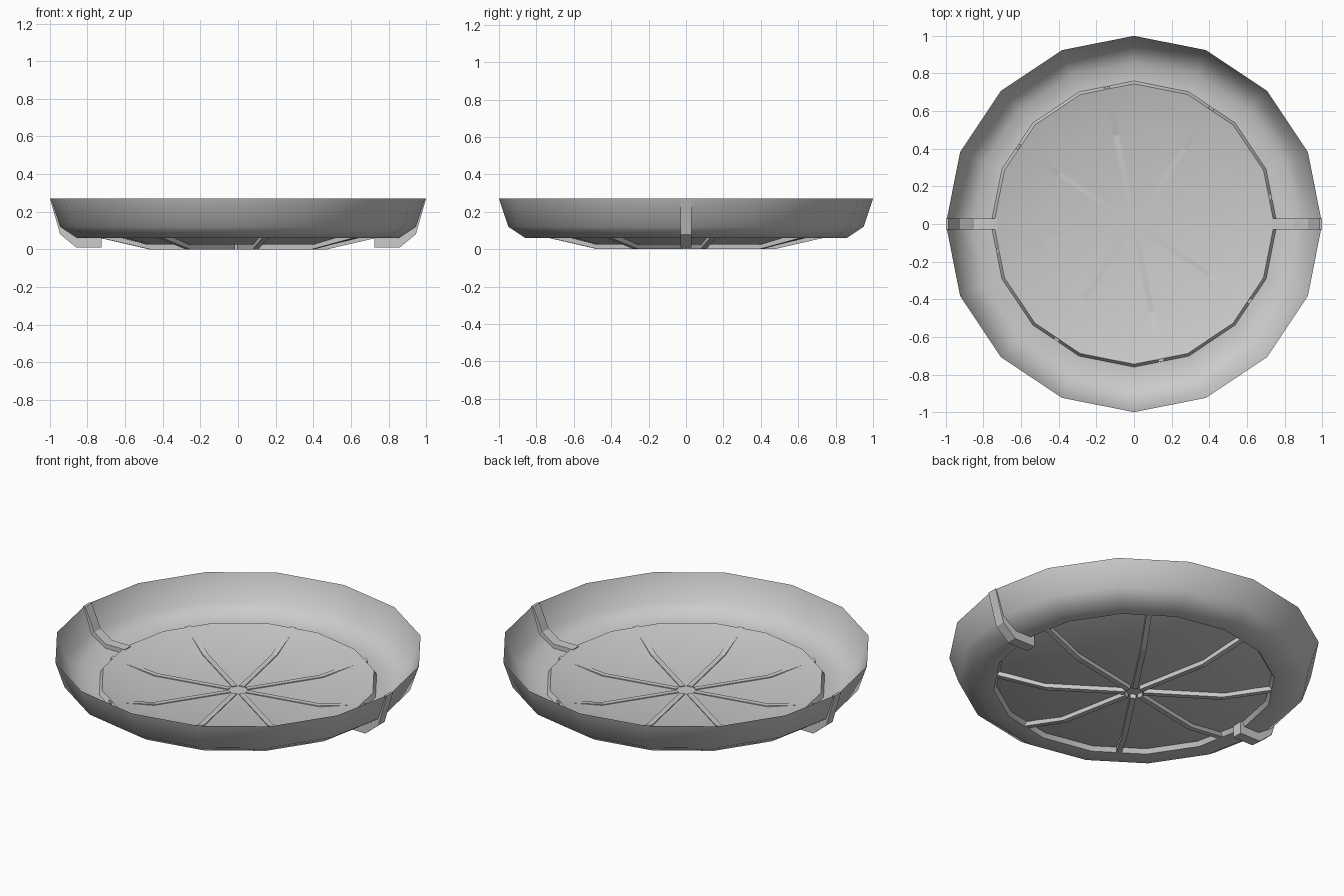
import bpy
import bmesh
from math import cos, sin, pi, radians

SIDES = 16

cube = bpy.data.objects.get("Cube")
if cube:
    bpy.data.objects.remove(cube, do_unlink=True)

grey = bpy.data.materials.new("plain grey")
grey.use_nodes = True
colour = (0.6, 0.6, 0.6, 1)
grey.diffuse_color = colour
grey.node_tree.nodes["Principled BSDF"].inputs["Base Color"].default_value = colour


def finish(bm, name, smooth=None):
    mesh = bpy.data.meshes.new(name)
    bm.to_mesh(mesh)
    bm.free()
    mesh.materials.append(grey)
    obj = bpy.data.objects.new(name, mesh)
    bpy.context.collection.objects.link(obj)
    if smooth:
        bpy.ops.object.select_all(action="DESELECT")
        obj.select_set(True)
        bpy.context.view_layer.objects.active = obj
        bpy.ops.object.shade_smooth_by_angle(angle=radians(smooth))
    return obj


def lathe(name, profile):
    """Spin (radius, height) points into an open sheet closed at the centre."""
    bm = bmesh.new()
    rings = [[bm.verts.new((r * cos(2 * pi * i / SIDES), r * sin(2 * pi * i / SIDES), z))
              for i in range(SIDES)] for r, z in profile]
    for outer, inner in zip(rings, rings[1:]):
        for i in range(SIDES):
            j = (i + 1) % SIDES
            bm.faces.new((outer[i], outer[j], inner[j], inner[i]))
    bm.faces.new(rings[-1])
    return finish(bm, name, 45)


def bar(name, lower, upper, width, angle):
    """Solid strip between two matching (radius, height) paths, turned about z."""
    bm = bmesh.new()

    def point(r, z, y):
        return bm.verts.new((r * cos(angle) - y * sin(angle),
                             r * sin(angle) + y * cos(angle), z))

    sections = [[point(*p, -width / 2), point(*p, width / 2),
                 point(*q, width / 2), point(*q, -width / 2)]
                for p, q in zip(lower, upper)]
    for a, b in zip(sections, sections[1:]):
        for i in range(4):
            j = (i + 1) % 4
            bm.faces.new((a[i], a[j], b[j], b[i]))
    bm.faces.new(sections[0])
    bm.faces.new(sections[-1])
    bmesh.ops.recalc_face_normals(bm, faces=bm.faces)
    return finish(bm, name)


# Faceted bowl wall, flat ledge, raised step and shallow dished floor
lathe("dish", [(1.0, 0.27), (0.95, 0.12), (0.86, 0.06), (0.76, 0.06),
               (0.745, 0.085), (0.5, 0.025)])

# Eight ribs radiating under the floor
for k in range(8):
    bar(f"floor_rib_{k + 1}",
        [(0.05, 0.0), (0.48, 0.0), (0.745, 0.06)],
        [(0.05, 0.03), (0.48, 0.03), (0.745, 0.085)],
        0.03, pi / 16 + k * pi / 4)

# Bent straps that run through the wall on both sides
for name, angle in (("left_strap", 0), ("right_strap", pi)):
    bar(name,
        [(1.0, 0.27), (0.945, 0.08), (0.86, 0.01), (0.725, 0.01)],
        [(0.985, 0.27), (0.925, 0.135), (0.85, 0.085), (0.725, 0.085)],
        0.06, angle)
